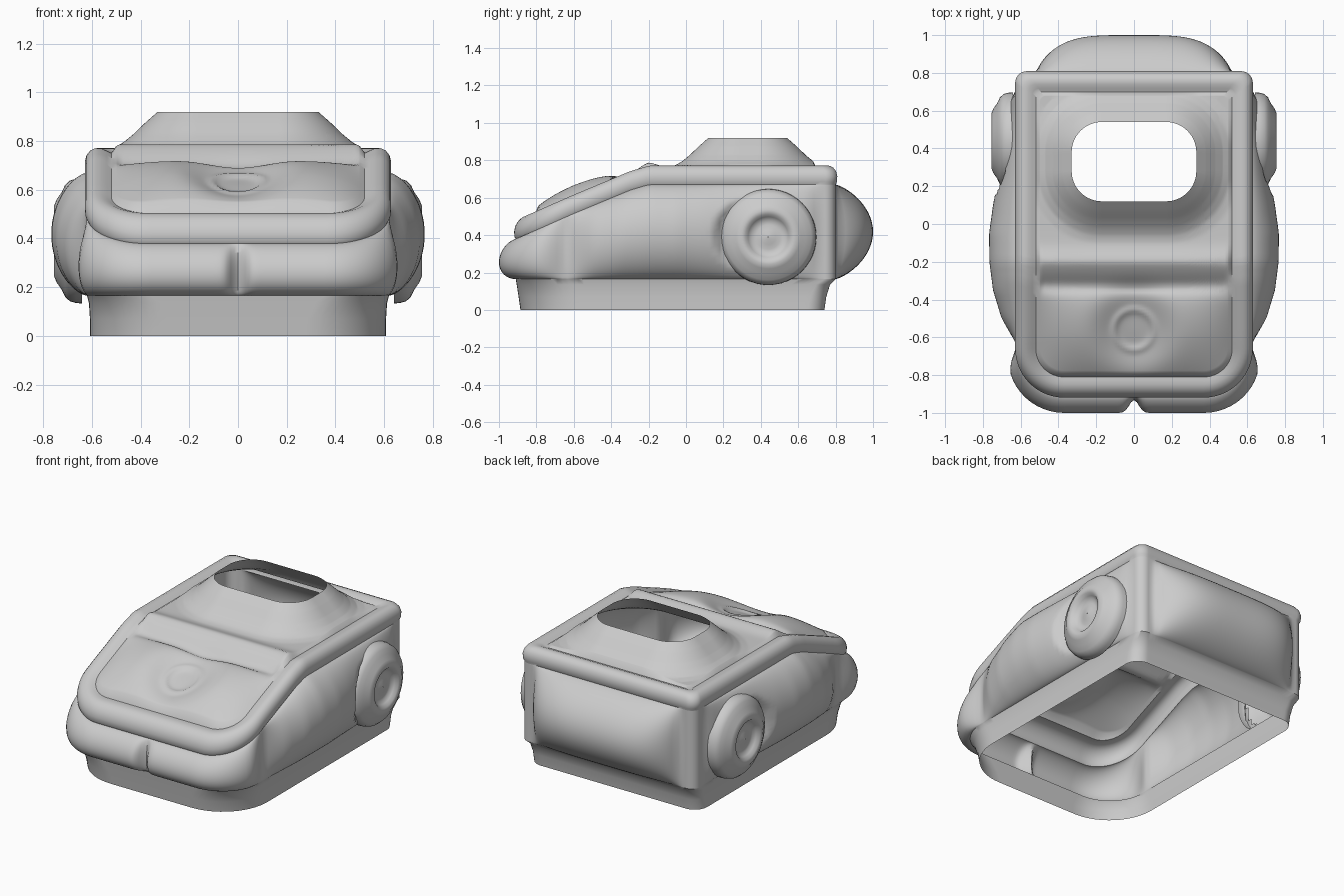
import bpy, bmesh, math

if "Cube" in bpy.data.objects:
    bpy.data.objects.remove(bpy.data.objects["Cube"])

ARC, EDGE, WALL_ROWS, TOP_ROWS = 14, 49, 32, 64
PAD_Y, PAD_Z = 0.44, 0.39


def interp(t, pts):
    """Piecewise linear lookup."""
    if t <= pts[0][0]:
        return pts[0][1]
    for (a, va), (b, vb) in zip(pts, pts[1:]):
        if t <= b:
            return va + (vb - va) * (t - a) / (b - a)
    return pts[-1][1]


def smooth(t):
    t = max(0.0, min(1.0, t))
    return t * t * (3 - 2 * t)


def outline(w, yf, yb, rf, rb):
    """Rounded rectangle as (x, y, nx, ny), same point count every time."""
    arcs = []
    for cx, cy, r, a0 in ((w - rf, yf + rf, rf, -90), (w - rb, yb - rb, rb, 0),
                          (rb - w, yb - rb, rb, 90), (rf - w, yf + rf, rf, 180)):
        arc = []
        for i in range(ARC + 1):
            a = math.radians(a0 + 90 * i / ARC)
            arc.append((cx + r * math.cos(a), cy + r * math.sin(a), math.cos(a), math.sin(a)))
        arcs.append(arc)
    pts = []
    for i, arc in enumerate(arcs):
        pts += arc
        p, q = arc[-1], arcs[(i + 1) % 4][0]
        for k in range(1, EDGE + 1):
            f = k / (EDGE + 1)
            pts.append(tuple(p[j] + (q[j] - p[j]) * f for j in range(4)))
    return pts


def body_outline(inset):
    return outline(0.62 - inset, -0.91 + inset, 0.80 - inset,
                   0.25 - inset, max(0.06 - inset * 0.3, 0.03))


def rim_z(y):
    return interp(y, [(-0.93, 0.43), (-0.6, 0.575), (-0.3, 0.70), (-0.2, 0.73)])


def bulge(x, y, z, nx, ny, v):
    """Cushion swelling of the wall panels."""
    h = max(0.0, 1 - (2 * v - 1) ** 2)
    out = 0.0
    if ny > 0.95:
        out = 0.2 * max(0.0, 1 - (abs(x) / 0.52) ** 4) ** 0.8 * h ** 0.75
    elif y < -0.6:
        s = smooth((-y - 0.62) / 0.16)
        split = 1 - 0.75 * math.exp(-(x / 0.035) ** 2)
        hf = max(0.0, 1 - (2 * v ** 0.8 - 1) ** 2) ** 0.65
        out = 0.09 * (0.5 + 0.5 * abs(ny)) * s * split * hf
    if abs(nx) > 0.95:
        g = interp(y, [(-0.64, 0), (-0.5, 0.55), (-0.35, 0.86), (-0.2, 0.99), (-0.05, 1),
                       (0.1, 0.86), (0.25, 0.68), (0.45, 0.5), (0.65, 0.25), (0.72, 0)])
        r = math.hypot(y - PAD_Y, z - PAD_Z)
        out += min(0.147 * g * h ** 0.65, 0.055 + max(0.0, r - 0.25) * 1.5)
    return out


def cover_z(x, y):
    """Height of the hood, cross ridge and roof funnel."""
    z = rim_z(y) + 0.033
    z += 0.024 * math.exp(-((y + 0.2) / 0.06) ** 2) * smooth((0.54 - abs(x)) / 0.06)
    z -= 0.02 * math.exp(-((y + 0.32) / 0.04) ** 2) * smooth((0.53 - abs(x)) / 0.06)
    # hood cushion with a tufted dimple and a round badge ring in it
    px = max(0.0, 1 - (x / 0.5) ** 4)
    py = max(0.0, 1 - ((y + 0.60) / 0.25) ** 2)
    z += 0.067 * px * py ** 0.8
    r = math.hypot(x, y + 0.56)
    z -= 0.072 * math.exp(-(r / 0.185) ** 3)
    z += 0.01 * math.exp(-((r - 0.105) / 0.018) ** 2)
    d = math.hypot(max(abs(x) - 0.17, 0), max(abs(y - 0.33) - 0.05, 0)) - 0.16
    roof = interp(d, [(0, 0.92), (0.05, 0.876), (0.1, 0.828), (0.14, 0.795),
                      (0.18, 0.772), (0.24, 0.76), (0.5, 0.0)])
    return max(z, roof)


def make_object(name, bm):
    bmesh.ops.recalc_face_normals(bm, faces=bm.faces)
    me = bpy.data.meshes.new(name)
    bm.to_mesh(me)
    bm.free()
    ob = bpy.data.objects.new(name, me)
    bpy.context.collection.objects.link(ob)
    bpy.ops.object.select_all(action='DESELECT')
    ob.select_set(True)
    bpy.context.view_layer.objects.active = ob
    bpy.ops.object.shade_smooth_by_angle(angle=math.radians(45))
    return ob


def loft(bm, rings):
    rows = [[bm.verts.new(p) for p in ring] for ring in rings]
    n = len(rows[0])
    for a, b in zip(rows, rows[1:]):
        for i in range(n):
            j = (i + 1) % n
            bm.faces.new((a[i], a[j], b[j], b[i]))


# body shell: skirt, padded walls, rim, then cover up to the roof opening
rings = []
for z, w, yf, yb, rf, rb in ((0, 0.607, -0.885, 0.74, 0.32, 0.09),
                             (0.07, 0.608, -0.895, 0.75, 0.31, 0.085),
                             (0.135, 0.612, -0.905, 0.77, 0.28, 0.075)):
    rings.append([(x, y, z) for x, y, _, _ in outline(w, yf, yb, rf, rb)])

base = body_outline(0)
for k in range(WALL_ROWS + 1):
    v = 0.5 - 0.5 * math.cos(math.pi * k / WALL_ROWS)
    ring = []
    for x, y, nx, ny in base:
        z = 0.165 + (rim_z(y) - 0.06 - 0.165) * v
        o = bulge(x, y, z, nx, ny, v)
        ring.append((x + nx * o, y + ny * o, z))
    rings.append(ring)

for inset, dz in ((-0.007, -0.045), (-0.009, -0.015), (-0.002, 0.012), (0.014, 0.032),
                  (0.035, 0.041), (0.06, 0.039), (0.082, 0.03), (0.1, 0.022)):
    rings.append([(x, y, rim_z(y) + dz) for x, y, _, _ in body_outline(inset)])

outer = body_outline(0.12)
hole = outline(0.33, 0.12, 0.54, 0.16, 0.16)
for k in range(TOP_ROWS + 1):
    t = k / TOP_ROWS
    ring = []
    for p, q in zip(outer, hole):
        x, y = p[0] + (q[0] - p[0]) * t, p[1] + (q[1] - p[1]) * t
        ring.append((x, y, cover_z(x, y)))
    rings.append(ring)

bm = bmesh.new()
loft(bm, rings)
# clear the wall behind the round side pads
hidden = [f for f in bm.faces if abs(f.calc_center_median().x) > 0.58 and
          math.hypot(f.calc_center_median().y - PAD_Y, f.calc_center_median().z - PAD_Z) < 0.22]
bmesh.ops.delete(bm, geom=hidden, context='FACES')
make_object("body_shell", bm)

# round dished pads on both sides
profile = [(0.257, 0.64), (0.255, 0.665), (0.248, 0.69), (0.23, 0.71), (0.2, 0.724),
           (0.17, 0.745), (0.145, 0.755), (0.122, 0.75), (0.108, 0.732), (0.09, 0.718),
           (0.065, 0.715), (0.04, 0.722), (0.002, 0.727)]
for name, side in (("right_round_pad", 1), ("left_round_pad", -1)):
    bm = bmesh.new()
    loft(bm, [[(side * x, PAD_Y + r * math.cos(a), PAD_Z + r * math.sin(a))
               for a in (math.tau * i / 48 for i in range(48))] for r, x in profile])
    make_object(name, bm)
